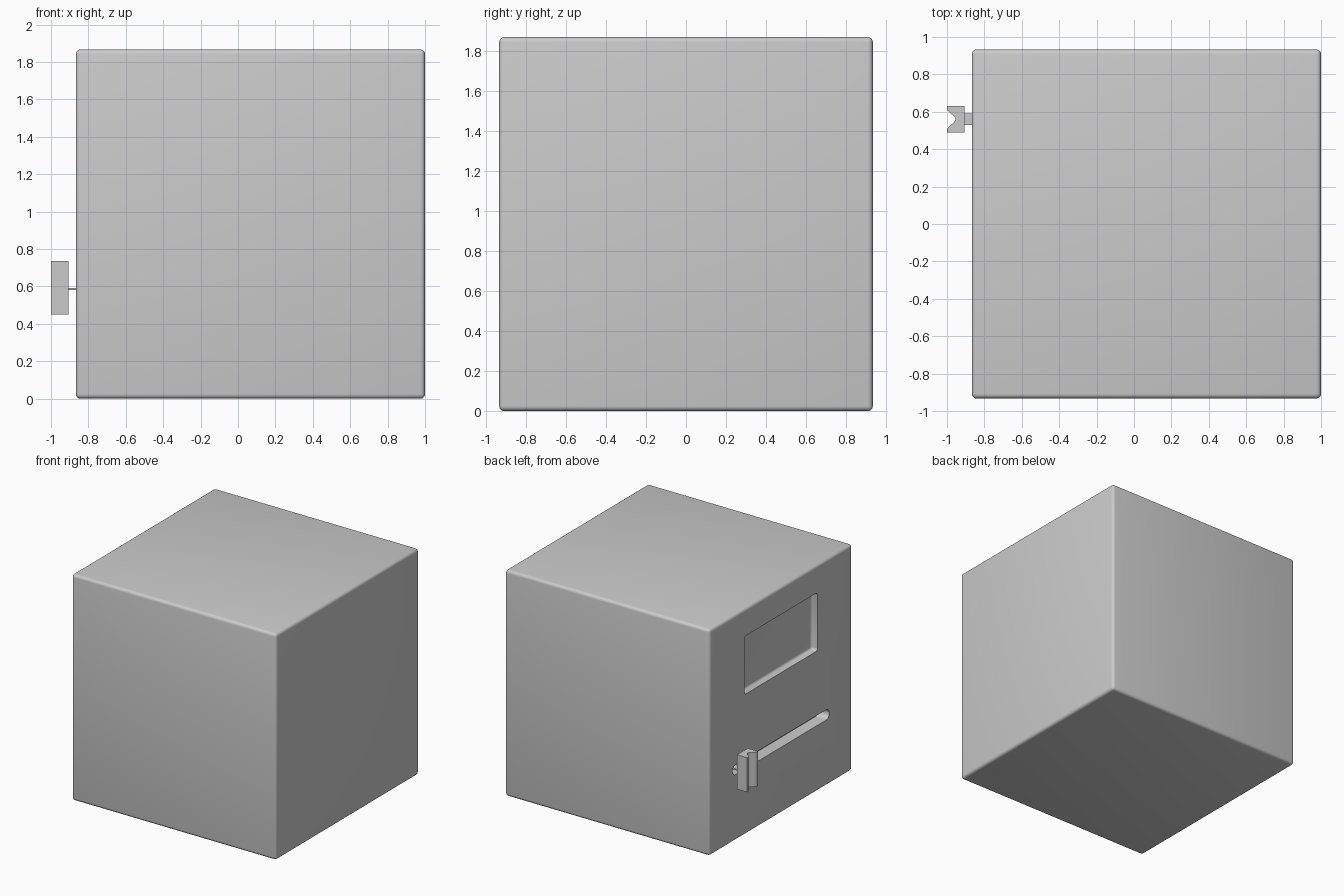
import bpy, bmesh, math
from mathutils import Vector

if "Cube" in bpy.data.objects:
    bpy.data.objects.remove(bpy.data.objects["Cube"])


def finish(bm, name):
    bmesh.ops.recalc_face_normals(bm, faces=bm.faces)
    mesh = bpy.data.meshes.new(name)
    bm.to_mesh(mesh)
    bm.free()
    ob = bpy.data.objects.new(name, mesh)
    bpy.context.collection.objects.link(ob)
    return ob


def box(name, lo, hi, radius=0, segments=4):
    bm = bmesh.new()
    bmesh.ops.create_cube(bm, size=1)
    lo, hi = Vector(lo), Vector(hi)
    for v in bm.verts:
        v.co = Vector(((lo[i] + hi[i]) / 2 + v.co[i] * (hi[i] - lo[i]) for i in range(3)))
    if radius:
        bmesh.ops.bevel(bm, geom=bm.edges[:], offset=radius, segments=segments,
                        profile=0.5, affect='EDGES')
    return finish(bm, name)


def prism(name, points, direction):
    bm = bmesh.new()
    face = bm.faces.new([bm.verts.new(p) for p in points])
    ext = bmesh.ops.extrude_face_region(bm, geom=[face])
    moved = [g for g in ext["geom"] if isinstance(g, bmesh.types.BMVert)]
    bmesh.ops.translate(bm, verts=moved, vec=direction)
    return finish(bm, name)


def smooth(ob, angle=35):
    bpy.ops.object.select_all(action='DESELECT')
    ob.select_set(True)
    bpy.context.view_layer.objects.active = ob
    bpy.ops.object.shade_smooth_by_angle(angle=math.radians(angle))


def cut(ob, cutter):
    bpy.context.view_layer.objects.active = ob
    mod = ob.modifiers.new("cut", 'BOOLEAN')
    mod.operation = 'DIFFERENCE'
    mod.solver = 'EXACT'
    mod.object = cutter
    bpy.ops.object.modifier_apply(modifier=mod.name)
    bpy.data.objects.remove(cutter)


FACE = -0.867          # x of the panel side
SLOT_Z = 0.587

# Rounded cube body
body = box("body", (FACE, -0.933, 0), (1, 0.933, 1.867), 0.025)

# Recessed window
cut(body, box("window_cutter", (FACE - 0.2, -0.475, 1.16), (FACE + 0.055, 0.475, 1.64), 0.02))

# Round-ended slider slot
r, half = 0.042, 0.63
outline = []
for side, start in ((1, -90), (-1, 90)):
    for i in range(13):
        a = math.radians(start + 15 * i)
        outline.append((FACE - 0.1, side * (half - r) + r * math.cos(a), SLOT_Z + r * math.sin(a)))
cut(body, prism("slot_cutter", outline, (0.2, 0, 0)))
smooth(body)

# Slider stem reaching into the slot
KY = 0.56
box("slider_stem", (-0.92, KY - 0.03, SLOT_Z - 0.006), (FACE + 0.1, KY + 0.03, SLOT_Z + 0.006))

# Slider knob with a concave finger grip
grip = []
for i in range(17):
    t = -1 + i / 8
    grip.append((-1 + 0.045 * (0.5 + 0.5 * math.cos(math.pi * t)), KY + 0.058 * t, 0.45))
profile = [(-0.907, KY + 0.07, 0.45), (-0.907, KY - 0.07, 0.45), (-1, KY - 0.07, 0.45)] \
    + grip + [(-1, KY + 0.07, 0.45)]
knob = prism("slider_knob", profile, (0, 0, 0.285))
smooth(knob)
